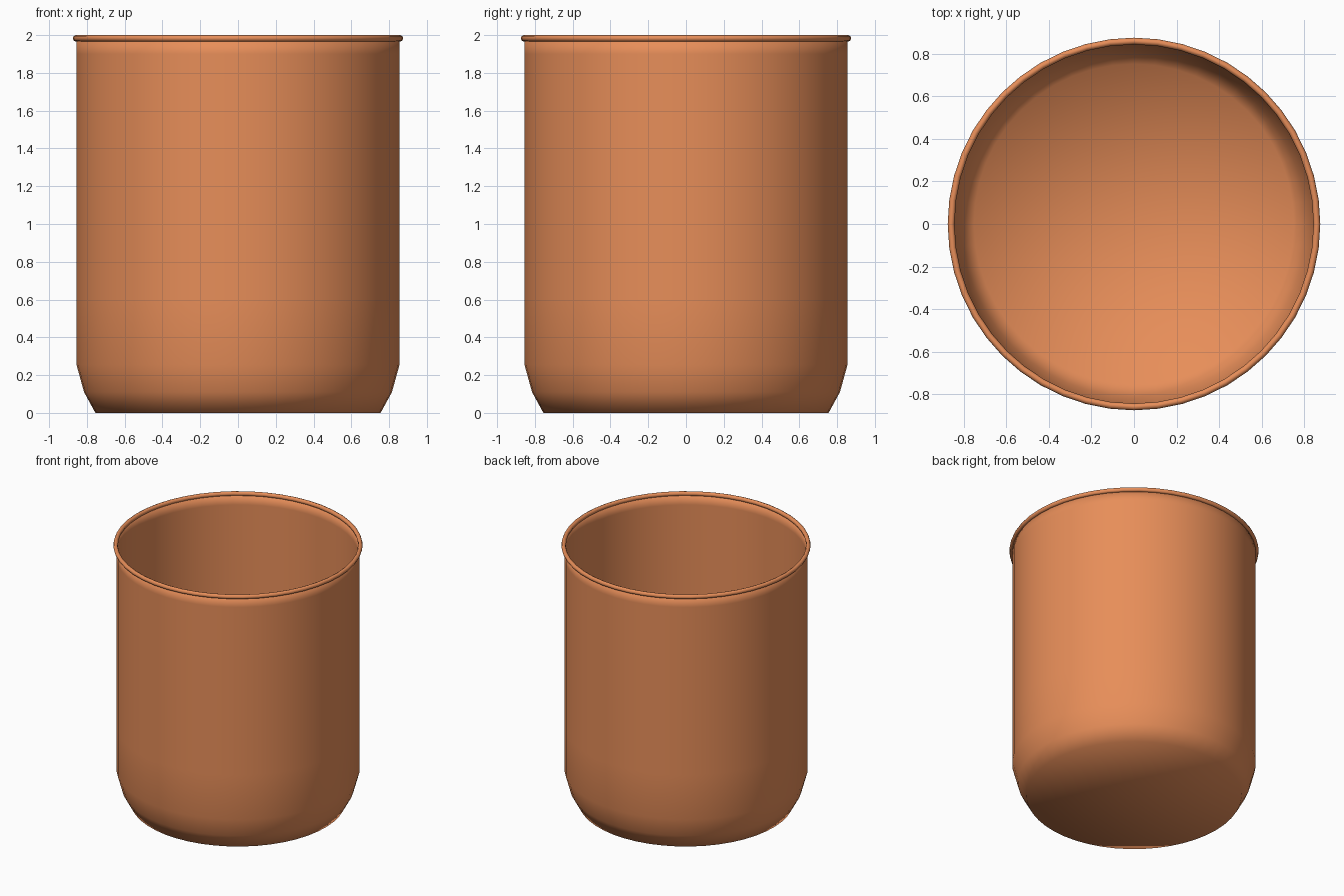
import bpy, bmesh, math
from mathutils import Matrix, Vector

if "Cube" in bpy.data.objects:
    bpy.data.objects.remove(bpy.data.objects["Cube"])

SIDES = 48

clay = bpy.data.materials.new("terracotta")
clay.diffuse_color = (0.80, 0.27, 0.10, 1)
clay.use_nodes = True
clay.node_tree.nodes["Principled BSDF"].inputs["Base Color"].default_value = clay.diffuse_color


def lathe(name, profile, closed=False):
    """Spin an (r, z) profile around the z axis."""
    bm = bmesh.new()
    verts = [bm.verts.new((r, 0, z)) for r, z in profile]
    pairs = list(zip(verts, verts[1:]))
    if closed:
        pairs.append((verts[-1], verts[0]))
    edges = [bm.edges.new(p) for p in pairs]
    bmesh.ops.spin(bm, geom=verts + edges, cent=(0, 0, 0), axis=(0, 0, 1),
                   angle=math.tau, steps=SIDES, use_merge=False)
    bmesh.ops.remove_doubles(bm, verts=bm.verts, dist=0.0005)
    bmesh.ops.recalc_face_normals(bm, faces=bm.faces)
    # open shells: make sure the lowest face looks down
    low = min(bm.faces, key=lambda f: f.calc_center_median().z)
    if low.normal.z > 0:
        bmesh.ops.reverse_faces(bm, faces=bm.faces)
    for f in bm.faces:
        f.smooth = True
    mesh = bpy.data.meshes.new(name)
    bm.to_mesh(mesh)
    bm.free()
    mesh.materials.append(clay)
    ob = bpy.data.objects.new(name, mesh)
    bpy.context.collection.objects.link(ob)
    return ob


# thin-walled cup: flat base, rounded lower corner, straight wall
cup = lathe("cup_body", [(0, 0), (0.755, 0), (0.815, 0.11), (0.855, 0.255),
                         (0.855, 0.6), (0.855, 1.0), (0.855, 1.45),
                         (0.855, 1.9), (0.855, 1.98)])
wall = cup.modifiers.new("wall", 'SOLIDIFY')
wall.thickness = 0.006
wall.offset = -1

# rolled lip around the opening
lip = [(0.859 + 0.016 * math.cos(a), 1.983 + 0.017 * math.sin(a))
       for a in (math.tau * i / 8 for i in range(8))]
lathe("rolled_rim", lip, closed=True)
